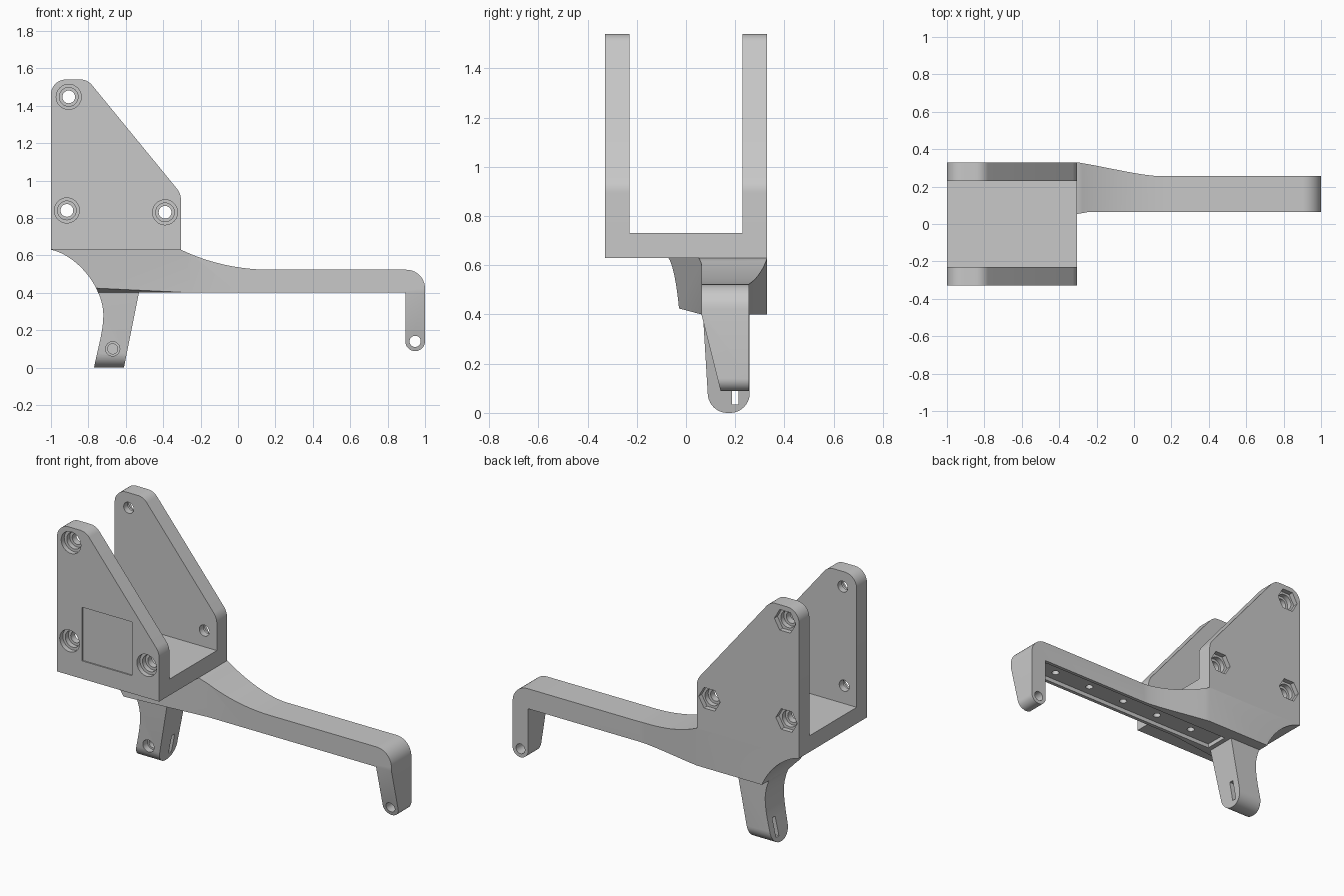
import bpy, bmesh, math
from mathutils import Vector

cube = bpy.data.objects.get("Cube")
if cube:
    bpy.data.objects.remove(cube)

grey = bpy.data.materials.new("plain_grey")
grey.use_nodes = True
colour = (0.58, 0.58, 0.58, 1)
grey.diffuse_color = colour
grey.node_tree.nodes["Principled BSDF"].inputs["Base Color"].default_value = colour


def rounded(corners, steps=10):
    """Turn (a, b, radius) corners into a filleted outline."""
    pts = []
    for i, (a, b, r) in enumerate(corners):
        p = Vector((a, b))
        if not r:
            pts.append((a, b))
            continue
        u = (Vector(corners[i - 1][:2]) - p).normalized()
        v = (Vector(corners[(i + 1) % len(corners)][:2]) - p).normalized()
        half = u.angle(v) / 2
        centre = p + (u + v).normalized() * r / math.sin(half)
        length = r / math.tan(half)
        start = (p + u * length - centre).normalized()
        end = (p + v * length - centre).normalized()
        pts += [tuple(centre + start.slerp(end, k / steps) * r) for k in range(steps + 1)]
    return pts


def bezier(a, b, c, d, steps=16):
    a, b, c, d = map(Vector, (a, b, c, d))
    ts = [k / steps for k in range(steps + 1)]
    return [tuple(a * (1-t)**3 + b * 3*t*(1-t)**2 + c * 3*t*t*(1-t) + d * t**3) for t in ts]


def circle(a, b, r, sides=32):
    return [(a + r * math.cos(math.tau * k / sides), b + r * math.sin(math.tau * k / sides))
            for k in range(sides)]


def rect(a0, a1, b0, b1):
    return [(a0, b0), (a1, b0), (a1, b1), (a0, b1)]


def prism(name, outline, axis, lo, hi):
    """Extrude an outline along an axis from lo to hi."""
    place = {"x": lambda a, b: (lo, a, b), "y": lambda a, b: (a, lo, b),
             "z": lambda a, b: (a, b, lo)}[axis]
    bm = bmesh.new()
    face = bm.faces.new([bm.verts.new(place(a, b)) for a, b in outline])
    top = bmesh.ops.extrude_face_region(bm, geom=[face])["geom"]
    move = Vector([(hi - lo) * (axis == k) for k in "xyz"])
    bmesh.ops.translate(bm, vec=move, verts=[g for g in top if isinstance(g, bmesh.types.BMVert)])
    bmesh.ops.recalc_face_normals(bm, faces=bm.faces)
    mesh = bpy.data.meshes.new(name)
    bm.to_mesh(mesh)
    bm.free()
    mesh.materials.append(grey)
    obj = bpy.data.objects.new(name, mesh)
    bpy.context.collection.objects.link(obj)
    return obj


def carve(obj, outline, axis, lo, hi, operation="DIFFERENCE"):
    """Boolean a prism with obj, then drop the helper."""
    tool = prism("cutter", outline, axis, lo, hi)
    tool.hide_render = True
    mod = obj.modifiers.new("carve", "BOOLEAN")
    mod.operation, mod.solver, mod.object = operation, "EXACT", tool
    bpy.context.view_layer.update()
    result = bpy.data.meshes.new_from_object(
        obj.evaluated_get(bpy.context.evaluated_depsgraph_get()))
    obj.modifiers.clear()
    obj.data = result
    bpy.data.objects.remove(tool)


# Clamp: two triangular side plates and a floor
plate = rounded([(-1, .63, 0), (-.305, .63, 0), (-.305, .93, .1),
                 (-.805, 1.54, .08), (-1, 1.54, .08)])
front_plate = prism("front_plate", plate, "y", -.33, -.23)
back_plate = prism("back_plate", plate, "y", .23, .33)
clamp_floor = prism("clamp_floor", rect(-1, -.305, .63, .73), "y", -.23, .23)

# Stepped bolt holes in front, hexagonal nut pockets behind
for x, z in [(-.905, 1.447), (-.915, .84), (-.39, .83)]:
    carve(front_plate, circle(x, z, .067), "y", -.4, -.30)
    carve(front_plate, circle(x, z, .05), "y", -.4, -.27)
    carve(front_plate, circle(x, z, .034), "y", -.4, -.2)
    carve(back_plate, circle(x, z, .073, 6), "y", .30, .4)
    carve(back_plate, circle(x, z, .05), "y", .27, .4)
    carve(back_plate, circle(x, z, .034), "y", .2, .4)

# Shallow square recess on the front plate
carve(front_plate, rect(-.83, -.49, .74, 1.07), "y", -.4, -.322)

# Concave left edge shared by the bracket body and the leg
edge = bezier((-1, .63), (-.86, .60), (-.72, .43), (-.72, .28), 24)
upper = [p for p in edge if p[1] > .40]
lower = [p for p in edge if p[1] <= .40]
joint = (upper[-1][0] + .004, .40)

# Bracket body, arm and hook in one side profile
hook = rounded([(.895, .40, 0), (.895, .088, .052), (1, .088, .052), (1, .523, .1), (.17, .523, 0)])
sweep = bezier((.17, .523), (.02, .523), (-.15, .555), (-.305, .63))
arm = prism("arm_and_hook", upper + [joint] + hook + sweep[1:], "y", -.3, .5)
flare = bezier((-.305, .33), (-.15, .305), (.02, .262), (.13, .256))
plan = [(-1.1, .33)] + flare + [(1.1, .256), (1.1, .063), (-.25, .063), (-1.1, -.09)]
carve(arm, plan, "z", -.2, .8, "INTERSECT")

# Tapered hook, sloped underside of the body, hook hole
carve(arm, [(.063, .40), (.143, .08), (.143, 0), (-.1, 0), (-.1, .40)], "x", .8, 1.1)
carve(arm, [(.063, .40), (-.15, .457), (-.15, .35), (.063, .35)], "x", -.9, .0)
carve(arm, circle(.947, .14, .03), "y", -.1, .5)

# Channel under the arm with a row of blind holes
carve(arm, rect(-.5, .87, .085, .235), "z", .3, .425)
for k in range(5):
    carve(arm, circle(.73 - .26 * k, .15, .022, 20), "z", .3, .46)

# Leg: side profile crossed with a rounded end profile
shin = bezier((-.72, .28), (-.72, .2), (-.745, .12), (-.77, 0), 8)
leg = prism("leg", [joint] + lower + shin[1:] + [(-.61, 0), (-.53, .40)], "y", 0, .4)
end = rounded([(.063, .5, 0), (.093, 0, .08), (.259, 0, .08), (.259, .5, 0)])
carve(leg, end, "x", -1, -.4, "INTERSECT")
carve(leg, rect(.186, .214, .035, .15), "x", -1, -.4)
carve(leg, circle(-.67, .10, .038), "y", 0, .13)
carve(leg, circle(-.67, .10, .027), "y", 0, .23)

# Smooth curved walls, keep the edges crisp
bpy.ops.object.select_all(action="DESELECT")
for obj in (front_plate, back_plate, clamp_floor, arm, leg):
    obj.select_set(True)
bpy.context.view_layer.objects.active = arm
bpy.ops.object.shade_smooth_by_angle()
